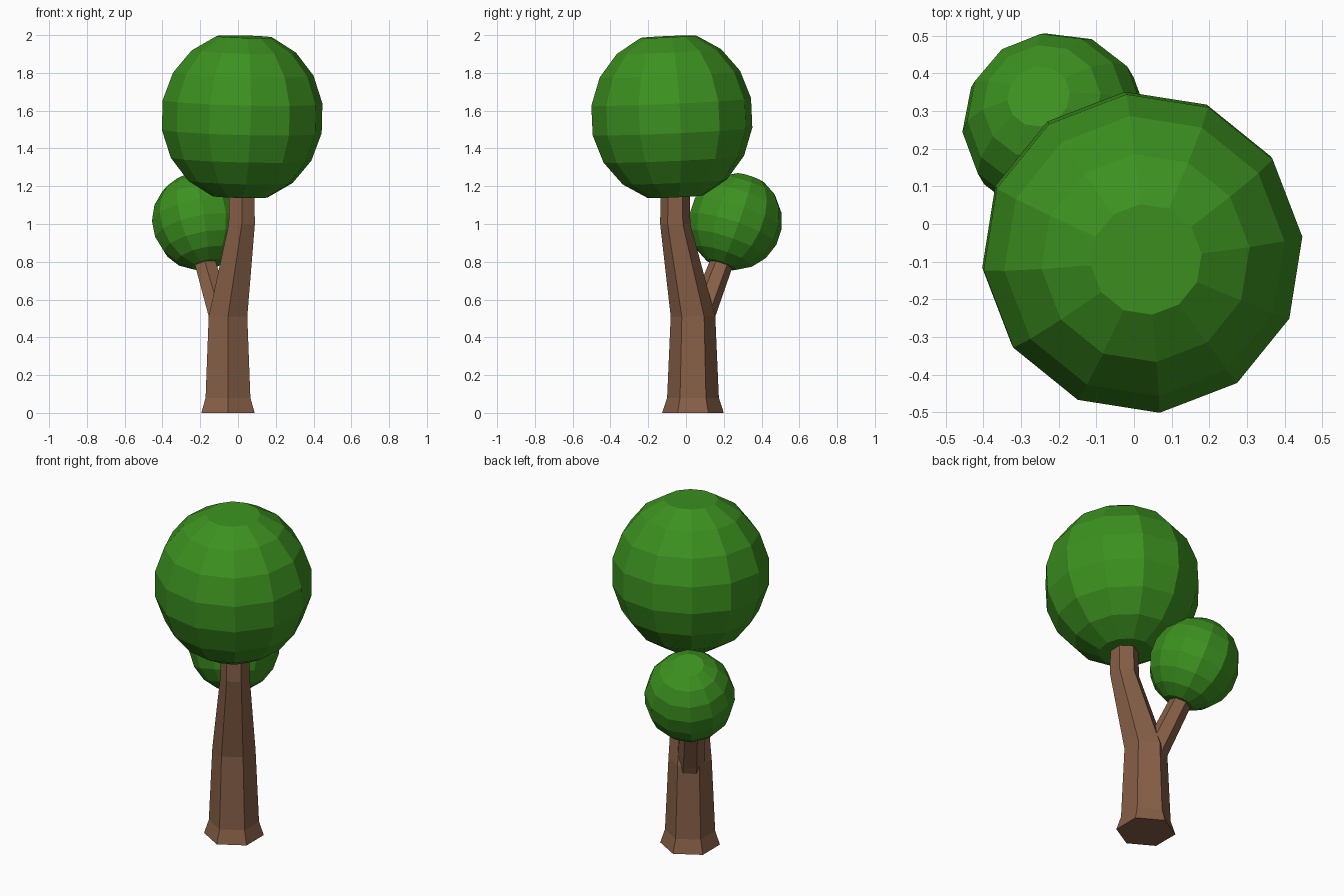
import bpy, bmesh
from math import sin, cos, radians, pi
from mathutils import Vector

if "Cube" in bpy.data.objects:
    bpy.data.objects.remove(bpy.data.objects["Cube"])


def material(name, color):
    m = bpy.data.materials.new(name)
    m.diffuse_color = (*color, 1)
    m.use_nodes = True
    m.node_tree.nodes["Principled BSDF"].inputs["Base Color"].default_value = m.diffuse_color
    return m


BARK = material("bark", (0.24, 0.115, 0.062))
LEAF = material("leaves", (0.045, 0.283, 0.014))


def loft(name, rings, sides, phase, mat):
    """Capped, flat-shaded tube through rings given as (x, y, z, radius)."""
    bm = bmesh.new()
    loops = []
    for x, y, z, r in rings:
        loops.append([bm.verts.new((x + r * cos(phase + 2 * pi * i / sides),
                                    y + r * sin(phase + 2 * pi * i / sides), z))
                      for i in range(sides)])
    for a, b in zip(loops, loops[1:]):
        for i in range(sides):
            j = (i + 1) % sides
            bm.faces.new((a[i], a[j], b[j], b[i]))
    bm.faces.new(loops[0][::-1])
    bm.faces.new(loops[-1])
    mesh = bpy.data.meshes.new(name)
    bm.to_mesh(mesh)
    bm.free()
    mesh.materials.append(mat)
    ob = bpy.data.objects.new(name, mesh)
    bpy.context.collection.objects.link(ob)
    return ob


def crown(name, centre, radius, axis, height_scale=1.045):
    """Twelve-sided ball with flat caps, its pole turned along axis."""
    rings = []
    for deg in range(160, 0, -20):
        t = radians(deg)
        rings.append((0, 0, radius * cos(t) * height_scale, radius * sin(t)))
    ob = loft(name, rings, 12, radians(6), LEAF)
    ob.rotation_mode = 'QUATERNION'
    ob.rotation_quaternion = Vector((0, 0, 1)).rotation_difference(Vector(axis))
    ob.location = centre


# Trunk: flared foot, straight stem, then leaning main limb
loft("trunk", [(-0.053, 0.037, 0, 0.163),
               (-0.053, 0.037, 0.08, 0.137),
               (-0.053, 0.037, 0.51, 0.118),
               (0.02, -0.057, 1.0, 0.08),
               (0.02, -0.057, 1.22, 0.076)], 6, radians(30), BARK)

# Side branch growing out of the back left of the trunk
loft("branch", [(-0.07, 0.06, 0.44, 0.075),
                (-0.09, 0.08, 0.51, 0.075),
                (-0.175, 0.19, 0.8, 0.066),
                (-0.205, 0.23, 0.9, 0.062)], 6, radians(30), BARK)

# Leaf crowns
crown("large_crown", (0.022, -0.075, 1.568), 0.432, (0.025, -0.045, 1))
crown("small_crown", (-0.208, 0.262, 1.012), 0.248, (-0.2, 0.34, 1))
